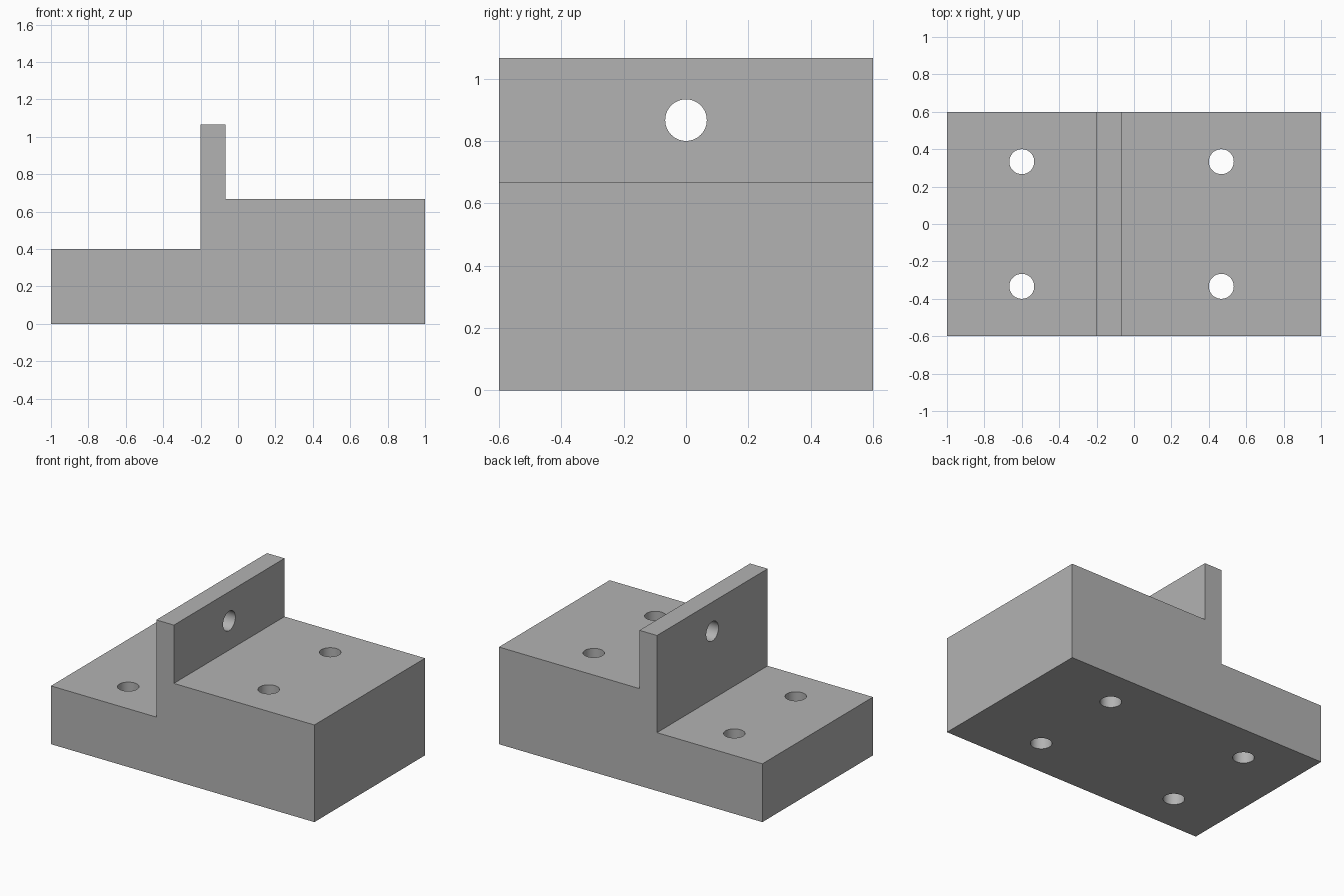
import bpy
import bmesh
from math import pi
from mathutils import Matrix, Vector

default = bpy.data.objects.get("Cube")
if default:
    bpy.data.objects.remove(default, do_unlink=True)

DEPTH = 1.2
HOLE_RADIUS = 0.0667

# Single flat grey
grey = bpy.data.materials.new("plain_grey")
grey.use_nodes = True
colour = (0.45, 0.45, 0.45, 1)
grey.diffuse_color = colour
grey.node_tree.nodes["Principled BSDF"].inputs["Base Color"].default_value = colour


def make_object(name, bm):
    bmesh.ops.recalc_face_normals(bm, faces=bm.faces)
    mesh = bpy.data.meshes.new(name)
    bm.to_mesh(mesh)
    bm.free()
    mesh.materials.append(grey)
    obj = bpy.data.objects.new(name, mesh)
    bpy.context.collection.objects.link(obj)
    return obj


def add_drill(bm, centre, length, rotation=Matrix()):
    bmesh.ops.create_cone(bm, cap_ends=True, segments=64, radius1=HOLE_RADIUS,
                          radius2=HOLE_RADIUS, depth=length,
                          matrix=Matrix.Translation(centre) @ rotation)


# Stepped block with upright wall, extruded from its front profile
profile = [(-1, 0), (1, 0), (1, 0.6667), (-0.0667, 0.6667),
           (-0.0667, 1.0667), (-0.2, 1.0667), (-0.2, 0.4), (-1, 0.4)]
bm = bmesh.new()
front = bm.faces.new([bm.verts.new((x, -DEPTH / 2, z)) for x, z in profile])
sweep = bmesh.ops.extrude_face_region(bm, geom=[front], use_keep_orig=True)
back_verts = [v for v in sweep["geom"] if isinstance(v, bmesh.types.BMVert)]
bmesh.ops.translate(bm, verts=back_verts, vec=Vector((0, DEPTH, 0)))
bracket = make_object("stepped_bracket", bm)

# Four vertical bolt holes and one cross hole through the wall
bm = bmesh.new()
for x in (-0.6, 0.4667):
    for y in (-0.3333, 0.3333):
        add_drill(bm, (x, y, 0.4), 1.2)
add_drill(bm, (-0.1333, 0, 0.8667), 0.3, Matrix.Rotation(pi / 2, 4, "Y"))
drills = make_object("hole_cutter", bm)
drills.hide_render = True

cut = bracket.modifiers.new("holes", "BOOLEAN")
cut.operation = "DIFFERENCE"
cut.solver = "EXACT"
cut.object = drills

# Apply the cut, drop the cutter, and smooth the hole walls only
bpy.ops.object.select_all(action="DESELECT")
bracket.select_set(True)
bpy.context.view_layer.objects.active = bracket
bpy.ops.object.modifier_apply(modifier=cut.name)
bpy.data.objects.remove(drills, do_unlink=True)
bpy.ops.object.shade_smooth_by_angle(angle=pi / 6)
